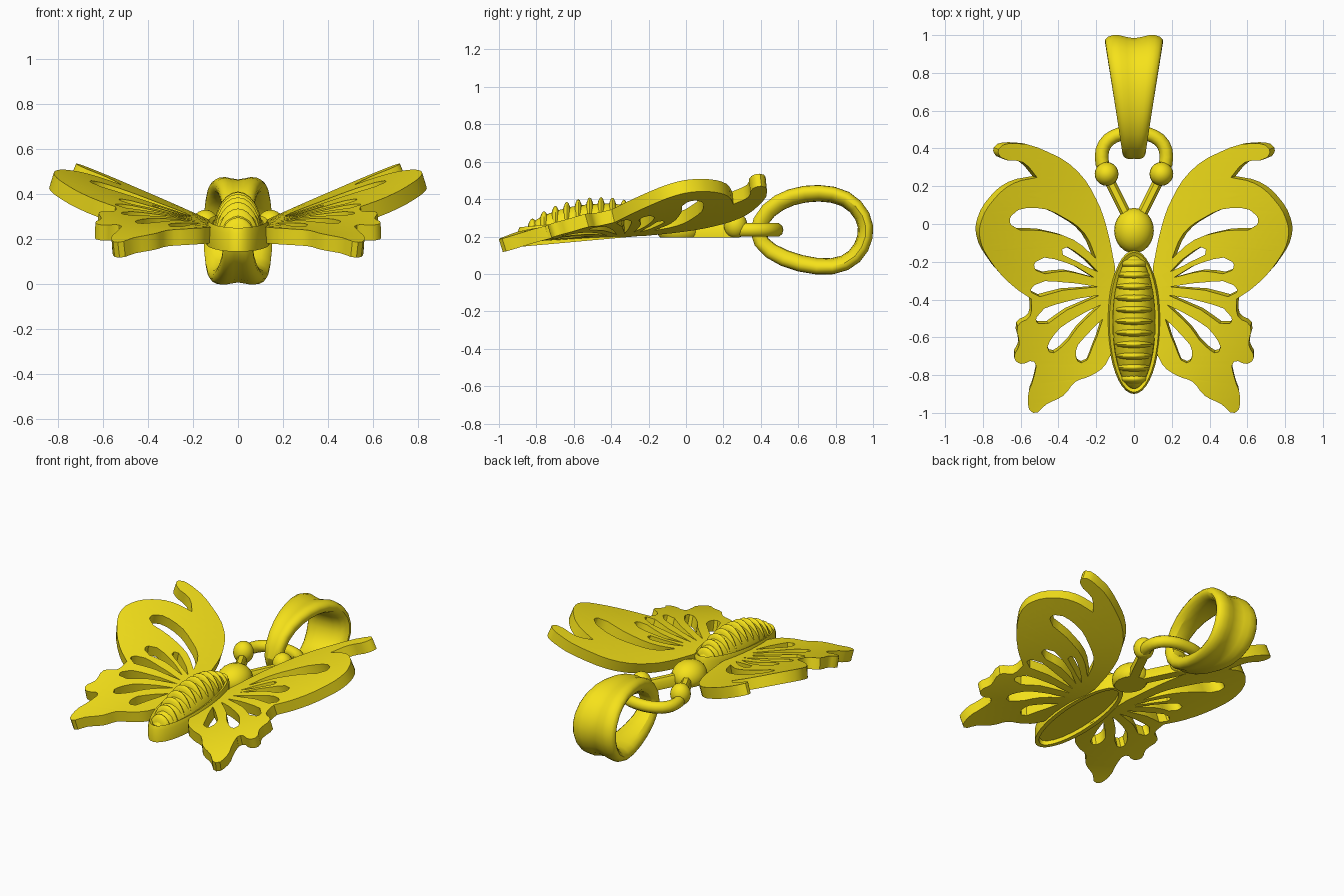
import bpy, bmesh, math
from mathutils import Vector, Matrix

if "Cube" in bpy.data.objects:
    bpy.data.objects.remove(bpy.data.objects["Cube"])

gold = bpy.data.materials.new("gold")
gold.diffuse_color = (0.92, 0.76, 0.01, 1)
gold.use_nodes = True
gold.node_tree.nodes["Principled BSDF"].inputs["Base Color"].default_value = gold.diffuse_color


def finish(name, bm, angle=40):
    bmesh.ops.recalc_face_normals(bm, faces=bm.faces)
    me = bpy.data.meshes.new(name)
    bm.to_mesh(me)
    bm.free()
    me.materials.clear()
    me.materials.append(gold)
    ob = bpy.data.objects.new(name, me)
    bpy.context.collection.objects.link(ob)
    bpy.ops.object.select_all(action='DESELECT')
    ob.select_set(True)
    bpy.context.view_layer.objects.active = ob
    bpy.ops.object.shade_smooth_by_angle(angle=math.radians(angle))
    return ob


def mirror(ob):
    ob.modifiers.new("Mirror", 'MIRROR')


def dome(bm, loc, radii, drop=0.0, seg=20):
    """Ellipsoid cut flat at 'drop' below its centre."""
    m = Matrix.Translation(loc) @ Matrix.Diagonal((*radii, 1))
    vs = bmesh.ops.create_uvsphere(bm, u_segments=seg, v_segments=12, radius=1, matrix=m)['verts']
    for v in vs:
        v.co.z = max(v.co.z, loc[2] - drop)


def catmull(pts, n=4):
    P = [Vector(p) for p in pts]
    P = [2 * P[0] - P[1]] + P + [2 * P[-1] - P[-2]]
    out = []
    for i in range(1, len(P) - 2):
        a, b, c, d = P[i - 1:i + 3]
        for k in range(n):
            t = k / n
            out.append(0.5 * (2 * b + (c - a) * t + (2 * a - 5 * b + 4 * c - d) * t * t
                              + (3 * b - a - 3 * c + d) * t ** 3))
    return out + [P[-2]]


def loft(bm, rings, closed=False):
    R = [[bm.verts.new(p) for p in r] for r in rings]
    n = len(R[0])
    for i in range(len(R) if closed else len(R) - 1):
        a, b = R[i], R[(i + 1) % len(R)]
        for j in range(n):
            bm.faces.new((a[j], a[(j + 1) % n], b[(j + 1) % n], b[j]))
    if not closed:
        bm.faces.new(R[0])
        bm.faces.new(R[-1])


# Wing: flat outline with cut-outs, thickened, then bent upwards
outline = [(.11, -.22), (.16, 0), (.21, .13), (.31, .28), (.46, .38), (.65, .43), (.73, .40),
           (.715, .355), (.60, .33), (.525, .25), (.65, .22), (.75, .14), (.82, .02), (.825, -.07),
           (.78, -.17), (.66, -.31), (.55, -.39), (.555, -.48), (.62, -.53), (.61, -.63),
           (.635, -.70), (.60, -.73), (.53, -.72), (.53, -.80), (.56, -.91), (.53, -.99),
           (.46, -.945), (.37, -.90), (.31, -.83), (.23, -.80), (.15, -.74), (.11, -.6), (.11, -.4)]
holes = [
    [(.21, -.18), (.27, -.05), (.37, .03), (.53, .09), (.66, .05), (.66, 0), (.50, -.03), (.33, -.08)],
    [(.20, -.25), (.29, -.165), (.39, -.13), (.31, -.195)],
    [(.22, -.28), (.37, -.20), (.53, -.195), (.525, -.24), (.37, -.245)],
    [(.20, -.33), (.37, -.305), (.53, -.315), (.55, -.355), (.38, -.345)],
    [(.19, -.375), (.36, -.405), (.52, -.485), (.51, -.52), (.36, -.45)],
    [(.18, -.425), (.31, -.49), (.43, -.585), (.45, -.67), (.38, -.64), (.30, -.54)],
    [(.17, -.50), (.25, -.58), (.31, -.67), (.28, -.73), (.22, -.64)],
]
cu = bpy.data.curves.new("wing_outline", 'CURVE')
cu.dimensions, cu.fill_mode, cu.extrude = '2D', 'BOTH', 0.036
cu.resolution_u = 3
for pts in [outline] + holes:
    sp = cu.splines.new('BEZIER')
    sp.bezier_points.add(len(pts) - 1)
    sp.use_cyclic_u = True
    for i, (bp, p) in enumerate(zip(sp.bezier_points, pts)):
        bp.co = (*p, 0)
        kind = 'VECTOR' if i == 0 or p in ((.525, .25), (.55, -.39)) else 'AUTO'
        bp.handle_left_type = bp.handle_right_type = kind
tmp = bpy.data.objects.new("wing_outline", cu)
bpy.context.collection.objects.link(tmp)
bpy.context.view_layer.update()
flat = bpy.data.meshes.new_from_object(tmp.evaluated_get(bpy.context.evaluated_depsgraph_get()))
bpy.data.objects.remove(tmp)
bm = bmesh.new()
bm.from_mesh(flat)
bmesh.ops.remove_doubles(bm, verts=bm.verts, dist=1e-4)
for _ in range(3):
    long = [e for e in bm.edges if e.calc_length() > 0.12]
    bmesh.ops.subdivide_edges(bm, edges=long, cuts=1)
    bmesh.ops.triangulate(bm, faces=bm.faces)
for v in bm.verts:
    x, y, h = v.co
    slope = .31 + .28 * y - .15 * y * y
    n = Vector((-slope, -x * (.28 - .3 * y), 1)).normalized()
    v.co = Vector((x, y, .212 + x * slope)) + n * h
mirror(finish("wings", bm, 35))


# Abdomen: rim, core and raised ribs, tilted slightly down at the tail
def base(y):
    return .225 + .09 * (y + .5)


def span(y):
    return math.sqrt(max(0, 1 - ((y + .515) / .375) ** 2))


bm = bmesh.new()
rings = []
for i in range(40):
    a = math.tau * i / 40
    c, s = math.cos(a), math.sin(a)
    ring = []
    for k, dz in ((1, -.045), (1, .035), (.93, .06), (.80, .05), (.80, -.045)):
        y = -.52 + (.38 - .14 * (1 - k)) * s
        ring.append((.14 * k * c, y, base(y) + dz))
    rings.append(ring)
loft(bm, rings, True)
finish("abdomen_rim", bm)

bm = bmesh.new()
dome(bm, (0, -.515, 0), (.115, .365, .15), .02, 24)
for v in bm.verts:
    v.co.z += base(v.co.y)
finish("abdomen_core", bm)

bm = bmesh.new()
for i in range(11):
    y = -.21 - .061 * i
    s = span(y)
    dome(bm, (0, y, base(y)), (.03 + .08 * s, .032, .025 + .16 * s ** 1.4), .01, 16)
finish("abdomen_ribs", bm)

# Head with flat underside
bm = bmesh.new()
dome(bm, (0, -.035, .235), (.105, .12, .095), .04, 24)
finish("head", bm)

# Antennae: stalk and domed knob
bm = bmesh.new()
sec = [(-.028, .195), (.028, .195), (.028, .245), (.014, .265), (-.014, .265), (-.028, .245)]
d = Vector((.125, .25)).normalized()
loft(bm, [[(p[0] + u * d.y, p[1] - u * d.x, z) for u, z in sec]
          for p in ((.02, .01), (.145, .26))])
dome(bm, (.145, .265, .26), (.063, .063, .07), .065)
mirror(finish("antennae", bm))

# Loop joining the knobs, threaded through the bail
path = catmull([(.145, .27), (.168, .32), (.168, .39), (.135, .445), (.07, .478), (0, .485),
                (-.07, .478), (-.135, .445), (-.168, .39), (-.168, .32), (-.145, .27)], 2)
rings = []
for i, p in enumerate(path):
    t = (path[min(i + 1, len(path) - 1)] - path[max(i - 1, 0)]).normalized()
    rings.append([(p.x + .036 * math.cos(a) * t.y, p.y - .036 * math.cos(a) * t.x,
                   .235 + .038 * math.sin(a)) for a in (math.tau * k / 10 for k in range(10))])
bm = bmesh.new()
loft(bm, rings)
finish("hanging_loop", bm, 50)

# Bail: tapered band with a groove down its outer face
path = [Vector(p) for p in [(.365, .22), (.435, .345), (.56, .415), (.71, .437), (.86, .412), (.955, .31),
                            (.968, .2), (.91, .085), (.79, .03), (.61, .052), (.44, .12)]]
section = [(-1, .005), (-.9, .038), (-.5, .055), (0, .048), (.5, .055), (.9, .038), (1, .005),
           (.75, -.042), (0, -.044), (-.75, -.042)]
rings = []
for i, p in enumerate(path):
    t = (path[(i + 1) % 11] - path[i - 1]).normalized()
    n = Vector((-t.y, t.x))
    f = (p.x - .36) / .61
    w = .06 + .105 * f
    ring = []
    for u, v in section:
        if u == 0 and v > 0:
            v -= .035 * f
        q = p + n * v
        ring.append((u * w, q.x, q.y))
    rings.append(ring)
bm = bmesh.new()
loft(bm, rings, True)
bail = finish("bail", bm, 60)
sub = bail.modifiers.new("Smooth", 'SUBSURF')
sub.levels = sub.render_levels = 1
